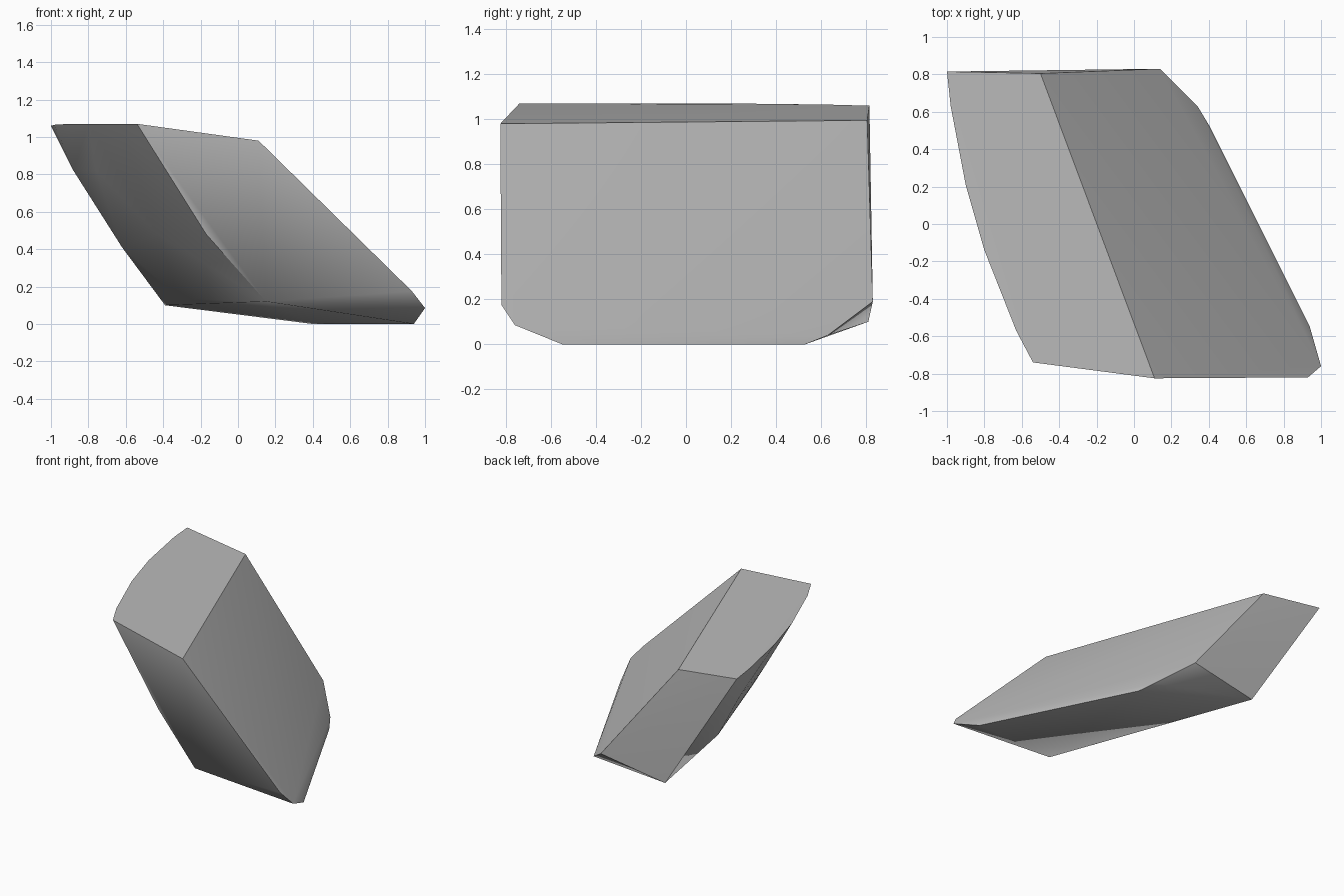
import bpy
import bmesh
import math

cube = bpy.data.objects.get("Cube")
if cube:
    bpy.data.objects.remove(cube, do_unlink=True)

# Stone colour
stone = bpy.data.materials.new("stone_grey")
stone.use_nodes = True
grey = (0.5, 0.5, 0.5, 1)
stone.diffuse_color = grey
stone.node_tree.nodes["Principled BSDF"].inputs["Base Color"].default_value = grey

# Top slab corners and its bowed left edge
top_rim = [(-1, .815, 1.06), (-.5, .805, .995), (.11, -.825, .98), (-.54, -.74, 1.07),
           (-.63, -.57, 1.07), (-.8, -.14, 1.07), (-.9, .21, 1.07), (-.98, .63, 1.065)]
# Shallow bulge of the left flank
flank = [(-.88, .6, .82), (-.62, .5, .41), (-.76, .15, .82), (-.43, -.2, .48), (-.17, -.72, .48)]
# Bowed left edge of the underside
under_rim = [(.15, -.735, .12), (-.03, -.28, .135), (-.2, .17, .135), (-.31, .44, .135), (-.39, .81, .1)]
# Foot and chipped corners on the right flank
foot = [(.93, -.82, .175), (1, -.76, .085), (.94, -.55, 0), (.4, .53, 0), (.34, .63, .04), (.14, .83, .19)]

# Chiselled rock as the convex skin of its corners
bm = bmesh.new()
for corner in top_rim + flank + under_rim + foot:
    bm.verts.new(corner)
hull = bmesh.ops.convex_hull(bm, input=bm.verts)
loose = [v for v in bm.verts if not v.link_faces]
bmesh.ops.delete(bm, geom=loose, context='VERTS')
bmesh.ops.dissolve_limit(bm, angle_limit=math.radians(1.5), verts=bm.verts, edges=bm.edges)
bmesh.ops.recalc_face_normals(bm, faces=bm.faces)
mesh = bpy.data.meshes.new("rock")
bm.to_mesh(mesh)
bm.free()
mesh.materials.append(stone)

rock = bpy.data.objects.new("rock", mesh)
bpy.context.collection.objects.link(rock)
bpy.context.view_layer.objects.active = rock
rock.select_set(True)
bpy.ops.object.shade_smooth_by_angle(angle=math.radians(35))
